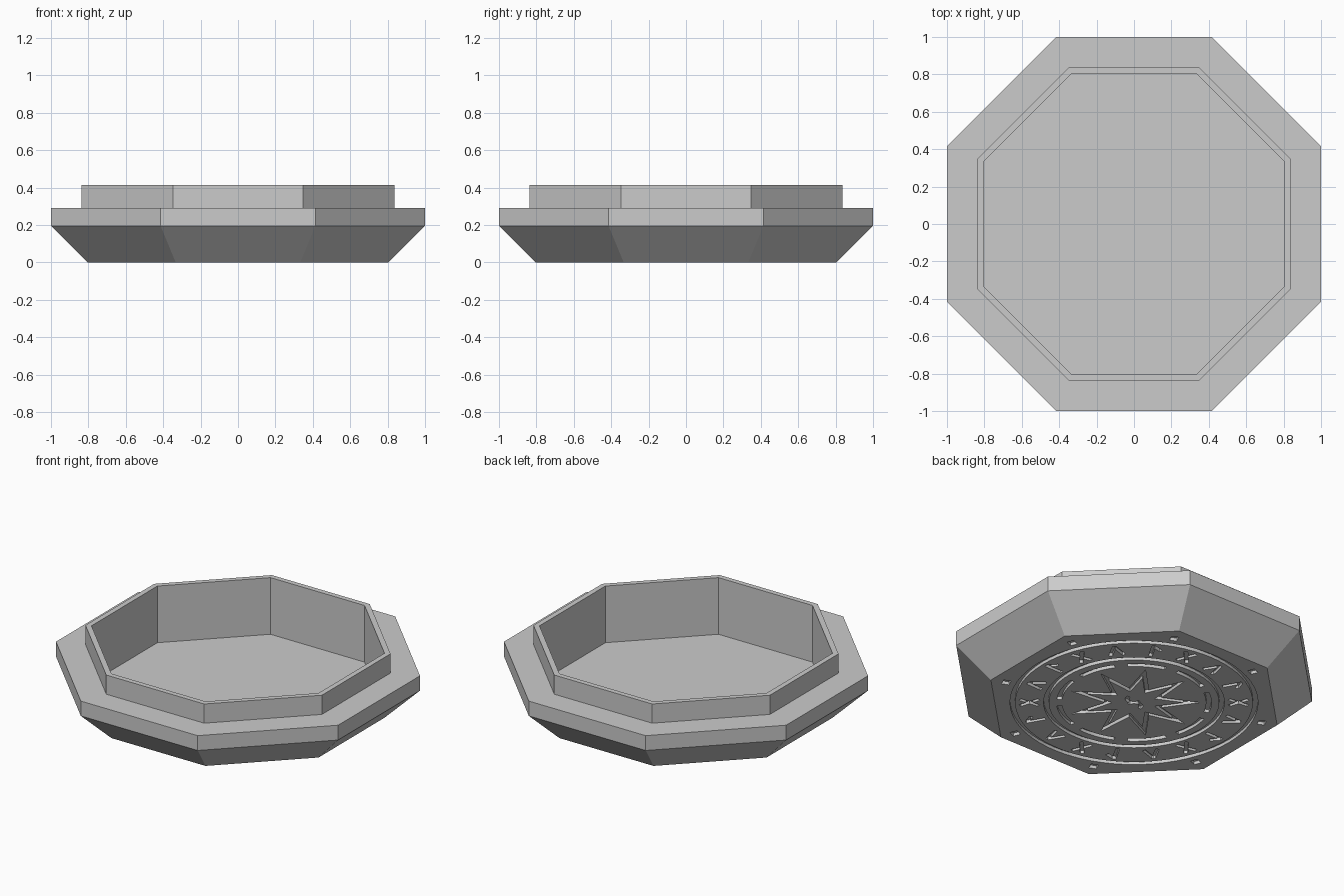
import bpy, bmesh
from math import sin, cos, pi, radians
from mathutils import Vector

if "Cube" in bpy.data.objects:
    bpy.data.objects.remove(bpy.data.objects["Cube"])

SIDES = 8
DEPTH = 0.02  # engraving depth

stone = bpy.data.materials.new("plain_grey")
stone.use_nodes = True
GREY = (0.6, 0.6, 0.6, 1)
stone.diffuse_color = GREY
stone.node_tree.nodes["Principled BSDF"].inputs["Base Color"].default_value = GREY


def make_object(name, bm):
    bmesh.ops.recalc_face_normals(bm, faces=bm.faces)
    mesh = bpy.data.meshes.new(name)
    bm.to_mesh(mesh)
    bm.free()
    mesh.materials.append(stone)
    obj = bpy.data.objects.new(name, mesh)
    bpy.context.collection.objects.link(obj)
    return obj


def polar(r, a, centre=(0, 0)):
    return Vector((centre[0] + r * cos(a), centre[1] + r * sin(a)))


def band(bm, outer, inner, closed=False):
    """Solid strip between two matching outlines, poking up into the base."""
    sections = []
    for o, i in zip(outer, inner):
        corners = ((o, -DEPTH), (o, DEPTH), (i, DEPTH), (i, -DEPTH))
        sections.append([bm.verts.new((p.x, p.y, z)) for p, z in corners])
    pairs = list(zip(sections, sections[1:]))
    if closed:
        pairs.append((sections[-1], sections[0]))
    else:
        bm.faces.new(sections[0])
        bm.faces.new(sections[-1])
    for s, t in pairs:
        for k in range(4):
            n = (k + 1) % 4
            bm.faces.new((s[k], s[n], t[n], t[k]))


def arc(bm, r0, r1, start, sweep, steps, centre=(0, 0)):
    full = sweep >= 2 * pi - 0.001
    angles = [start + sweep * i / steps for i in range(steps if full else steps + 1)]
    band(bm, [polar(r1, a, centre) for a in angles],
         [polar(r0, a, centre) for a in angles], full)


def stroke(bm, a, b, width):
    side = (b - a).orthogonal().normalized() * width / 2
    band(bm, [a + side, b + side], [a - side, b - side])


# Octagonal tray: stacked rings of (half width, height), from base to inner floor
profile = [(0.805, 0), (1, 0.195), (1, 0.29), (0.838, 0.29),
           (0.838, 0.413), (0.805, 0.413), (0.805, 0.05)]
bm = bmesh.new()
rings = []
for half, z in profile:
    r = half / cos(pi / SIDES)
    points = [polar(r, (2 * k + 1) * pi / SIDES) for k in range(SIDES)]
    rings.append([bm.verts.new((p.x, p.y, z)) for p in points])
for low, high in zip(rings, rings[1:]):
    for k in range(SIDES):
        n = (k + 1) % SIDES
        bm.faces.new((low[k], low[n], high[n], high[k]))
bm.faces.new(rings[0])
bm.faces.new(rings[-1])
tray = make_object("octagonal_tray", bm)

# Underside engraving: two full rings
bm = bmesh.new()
for r0, r1 in ((0.69, 0.72), (0.495, 0.525)):
    arc(bm, r0, r1, 0, 2 * pi, 72)

# Broken ring of nine arcs, each facing a star point
for k in range(9):
    arc(bm, 0.42, 0.45, radians(180 + 40 * k - 15), radians(30), 8)

# Nine pointed star outline
star = [polar(0.17 if k % 2 else 0.385, pi + k * pi / 9) for k in range(18)]
band(bm, star, [p * 0.75 for p in star], True)

# Curled motif in the middle of the star
for start, side in ((0, -1), (pi, 1)):
    arc(bm, 0.03, 0.052, start, pi, 10, polar(0.041 * side, radians(50)) * 1.02)

# Ornamental tick marks between the rings: (radial, sideways) stroke ends
marks = [
    [((-0.06, 0), (0.06, 0)), ((0.05, 0.005), (0.01, 0.05))],
    [((-0.055, -0.035), (0.055, 0.035)), ((-0.055, 0.035), (0.055, -0.035))],
    [((-0.05, -0.04), (0.05, 0)), ((0.05, 0), (-0.05, 0.04))],
]
for k in range(18):
    a = k * pi / 9
    out, across = polar(1, a), polar(1, a + pi / 2)
    for ends in marks[k % len(marks)]:
        p, q = [out * (0.607 + u) + across * v for u, v in ends]
        stroke(bm, p, q, 0.022)

# Small square pits at the corners
for k in range(SIDES):
    a = (2 * k + 1) * pi / SIDES
    stroke(bm, polar(0.755, a), polar(0.8, a), 0.045)
cutter = make_object("engraving_cutter", bm)
cutter.hide_render = True

# Carve the pattern into the base and discard the cutter
carve = tray.modifiers.new("engraving", "BOOLEAN")
carve.operation = "DIFFERENCE"
carve.solver = "EXACT"
carve.use_self = True
carve.object = cutter
bpy.context.view_layer.update()
carved = bpy.data.meshes.new_from_object(
    tray.evaluated_get(bpy.context.evaluated_depsgraph_get()))
tray.modifiers.clear()
tray.data = carved
tray.data.name = "octagonal_tray"
bpy.data.objects.remove(cutter)
